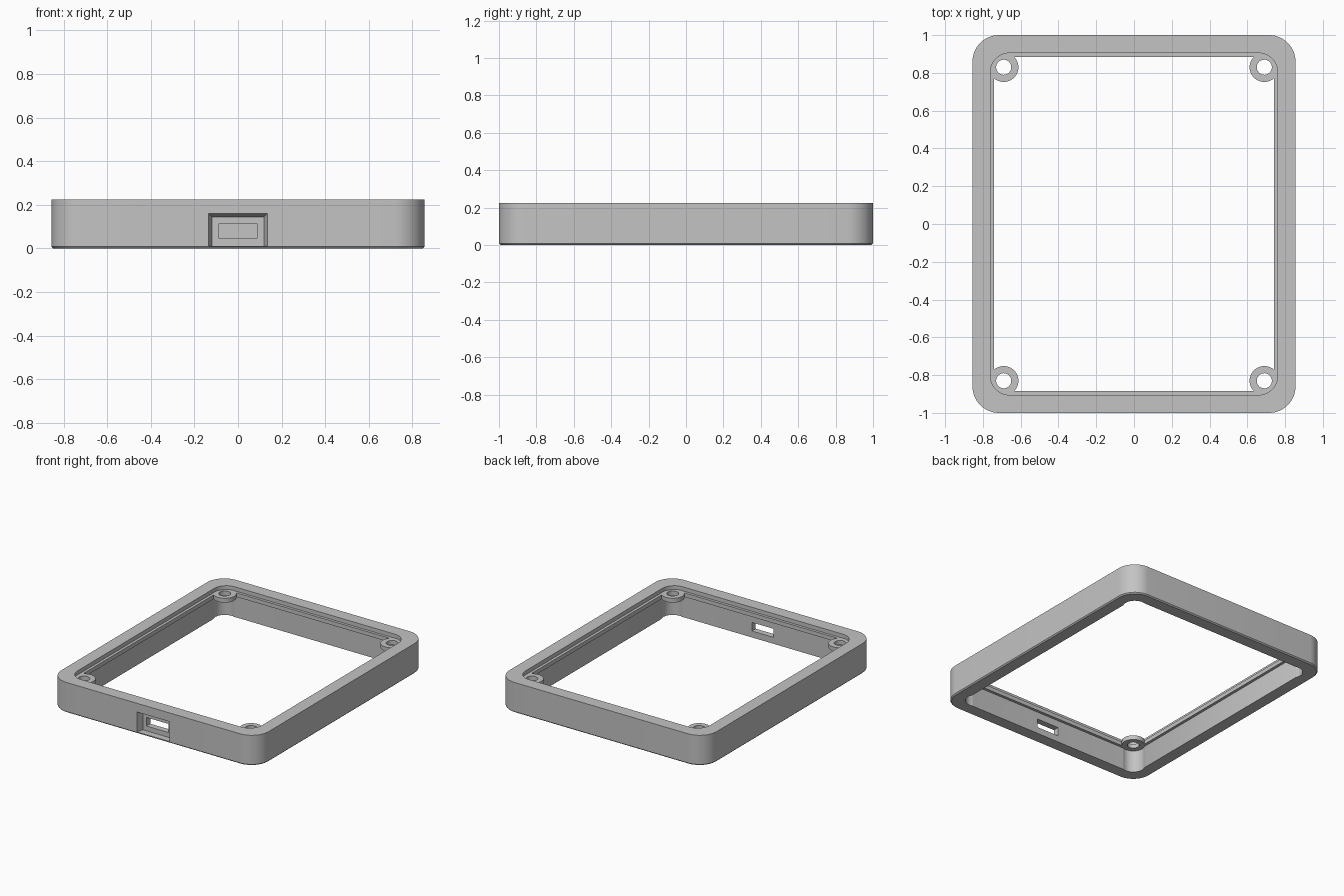
import bpy, bmesh, math

if "Cube" in bpy.data.objects:
    bpy.data.objects.remove(bpy.data.objects["Cube"])

HALF_X, HALF_Y, TOP = 0.855, 1.0, 0.225
LEDGE_LOW, LEDGE_HIGH = 0.165, 0.195
POST_X, POST_Y, POST_R, HOLE_R = 0.69, 0.83, 0.078, 0.04

grey = bpy.data.materials.new("plain grey")
grey.use_nodes = True
grey.diffuse_color = (0.55, 0.55, 0.55, 1)
grey.node_tree.nodes["Principled BSDF"].inputs["Base Color"].default_value = grey.diffuse_color


def make_object(name, bm):
    bmesh.ops.recalc_face_normals(bm, faces=bm.faces)
    mesh = bpy.data.meshes.new(name)
    bm.to_mesh(mesh)
    bm.free()
    mesh.materials.append(grey)
    obj = bpy.data.objects.new(name, mesh)
    bpy.context.collection.objects.link(obj)
    return obj


def rounded_loop(bm, inset, radius, z, steps=14):
    """Rounded rectangle of vertices, inset from the outer outline."""
    verts = []
    for quarter, (sx, sy) in enumerate([(1, 1), (-1, 1), (-1, -1), (1, -1)]):
        cx, cy = sx * (HALF_X - inset - radius), sy * (HALF_Y - inset - radius)
        for i in range(steps + 1):
            a = math.pi / 2 * (quarter + i / steps)
            verts.append(bm.verts.new((cx + radius * math.cos(a), cy + radius * math.sin(a), z)))
    return verts


def bridge(bm, a, b):
    n = len(a)
    for i in range(n):
        j = (i + 1) % n
        bm.faces.new((a[i], a[j], b[j], b[i]))


def add_cylinder(bm, x, y, radius, z0, z1):
    rings = []
    for z in (z0, z1):
        rings.append([bm.verts.new((x + radius * math.cos(2 * math.pi * i / 48),
                                    y + radius * math.sin(2 * math.pi * i / 48), z)) for i in range(48)])
    bridge(bm, *rings)
    bm.faces.new(rings[0])
    bm.faces.new(rings[1])


def prism_along_y(bm, sections):
    """Loft of x-z rectangles (y, half width, bottom, top)."""
    rings = [[bm.verts.new(p) for p in ((-w, y, z0), (w, y, z0), (w, y, z1), (-w, y, z1))]
             for y, w, z0, z1 in sections]
    for a, b in zip(rings, rings[1:]):
        bridge(bm, a, b)
    bm.faces.new(rings[0])
    bm.faces.new(rings[-1])


def cut(target, cutter):
    cutter.hide_render = True
    mod = target.modifiers.new("cut", 'BOOLEAN')
    mod.operation, mod.solver, mod.object = 'DIFFERENCE', 'EXACT', cutter
    bpy.context.view_layer.objects.active = target
    bpy.ops.object.modifier_apply(modifier=mod.name)
    bpy.data.objects.remove(cutter)


corners = [(sx * POST_X, sy * POST_Y) for sx in (-1, 1) for sy in (-1, 1)]

# Frame: cross-section with chamfered foot and inner ledge, run round the outline
section = [(0.008, 0.132, 0), (0, 0.14, 0.008), (0, 0.14, TOP), (0.095, 0.1, TOP),
           (0.095, 0.1, LEDGE_HIGH), (0.115, 0.08, LEDGE_HIGH),
           (0.115, 0.08, LEDGE_LOW), (0.095, 0.1, LEDGE_LOW), (0.095, 0.1, 0)]
bm = bmesh.new()
loops = [rounded_loop(bm, *s) for s in section]
for a, b in zip(loops, loops[1:] + loops[:1]):
    bridge(bm, a, b)
frame = make_object("frame", bm)

# Round pockets under the corner bosses, and the screw holes
for radius, z0, z1 in ((POST_R, -0.1, LEDGE_LOW - 0.001), (HOLE_R, 0.1, LEDGE_HIGH + 0.005)):
    bm = bmesh.new()
    for x, y in corners:
        add_cylinder(bm, x, y, radius, z0, z1)
    cut(frame, make_object("round_cutter", bm))

# Tapered port recess in the front wall, then the port slot through it
for sections in ([(-1.05, 0.15, 0.012, 0.175), (-0.95, 0.12, 0.012, 0.145)],
                 [(-1.05, 0.09, 0.048, 0.112), (-0.8, 0.09, 0.048, 0.112)]):
    bm = bmesh.new()
    prism_along_y(bm, sections)
    cut(frame, make_object("port_cutter", bm))

# Corner screw bosses
bm = bmesh.new()
for x, y in corners:
    rings = []
    for radius, z in ((POST_R, LEDGE_LOW - 0.001), (POST_R, LEDGE_HIGH + 0.001),
                      (HOLE_R, LEDGE_HIGH + 0.001), (HOLE_R, LEDGE_LOW - 0.001)):
        rings.append([bm.verts.new((x + radius * math.cos(2 * math.pi * i / 48),
                                    y + radius * math.sin(2 * math.pi * i / 48), z)) for i in range(48)])
    for a, b in zip(rings, rings[1:] + rings[:1]):
        bridge(bm, a, b)
bosses = make_object("screw_bosses", bm)

# Smooth curves, sharp edges
for obj in (frame, bosses):
    bpy.ops.object.select_all(action='DESELECT')
    obj.select_set(True)
    bpy.context.view_layer.objects.active = obj
    bpy.ops.object.shade_smooth_by_angle(angle=math.radians(30))
